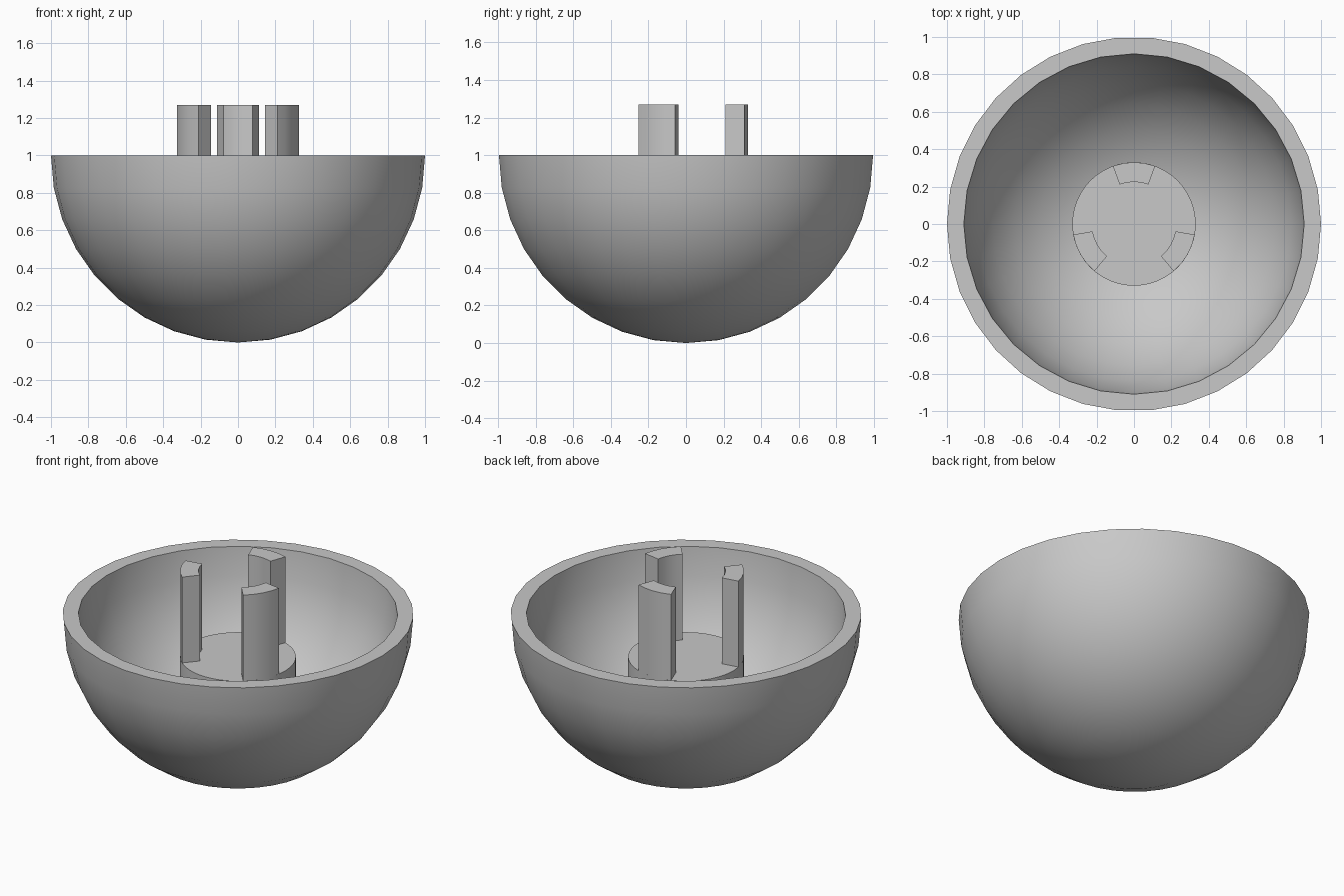
import bpy
import bmesh
from math import sin, cos, pi, radians

if "Cube" in bpy.data.objects:
    bpy.data.objects.remove(bpy.data.objects["Cube"], do_unlink=True)

# Single grey material
grey = bpy.data.materials.new("plain_grey")
grey.use_nodes = True
GREY = (0.58, 0.58, 0.58, 1)
grey.diffuse_color = GREY
grey.node_tree.nodes["Principled BSDF"].inputs["Base Color"].default_value = GREY


def finish(bm, name):
    bmesh.ops.recalc_face_normals(bm, faces=bm.faces)
    mesh = bpy.data.meshes.new(name)
    bm.to_mesh(mesh)
    bm.free()
    mesh.materials.append(grey)
    obj = bpy.data.objects.new(name, mesh)
    bpy.context.collection.objects.link(obj)
    return obj


def activate(obj):
    bpy.ops.object.select_all(action='DESELECT')
    obj.select_set(True)
    bpy.context.view_layer.objects.active = obj


def smooth(obj):
    activate(obj)
    bpy.ops.object.shade_smooth_by_angle(angle=radians(30))


def lathe(name, profile, sides):
    """Closed solid from (radius, height) rings; zero radius makes a pole."""
    bm = bmesh.new()
    rings = []
    for r, z in profile:
        count = sides if r > 1e-6 else 1
        rings.append([bm.verts.new((r * cos(2 * pi * i / sides), r * sin(2 * pi * i / sides), z))
                      for i in range(count)])
    for a, b in zip(rings, rings[1:]):
        for i in range(sides):
            j = (i + 1) % sides
            if len(a) == 1:
                bm.faces.new((a[0], b[j], b[i]))
            else:
                bm.faces.new((a[i], a[j], b[j], b[i]))
    for ring in (rings[0], rings[-1]):
        if len(ring) > 1:
            bm.faces.new(ring)
    return finish(bm, name)


def half_round(radius, steps):
    """Quarter arc from the bottom pole up to the rim at height 1."""
    return [(radius * sin(pi / 2 * i / steps), 1 - radius * cos(pi / 2 * i / steps))
            for i in range(steps + 1)]


# Hollow bowl with a flat rim
bowl = lathe("bowl", half_round(1.0, 9), 34)
hollow = lathe("bowl_cutter", half_round(0.91, 8) + [(0.91, 1.2)], 32)
hollow.hide_render = True
cut = bowl.modifiers.new("hollow", 'BOOLEAN')
cut.operation = 'DIFFERENCE'
cut.solver = 'EXACT'
cut.object = hollow
activate(bowl)
bpy.ops.object.modifier_apply(modifier=cut.name)
bpy.data.objects.remove(hollow, do_unlink=True)
smooth(bowl)

# Round pedestal rising from the bowl floor
pedestal = lathe("pedestal", [(0.33, 0.08), (0.33, 0.73)], 48)
smooth(pedestal)


# Three curved prongs standing on the pedestal edge
def prong(name, centre, inner=0.225, outer=0.33, half=20, steps=4):
    bm = bmesh.new()
    angles = [radians(centre - half + 2 * half * i / steps) for i in range(steps + 1)]
    outline = [(outer, a) for a in angles] + [(inner, a) for a in reversed(angles)]
    base = bm.faces.new([bm.verts.new((r * cos(a), r * sin(a), 0.72)) for r, a in outline])
    top = bmesh.ops.extrude_face_region(bm, geom=[base], use_keep_orig=True)["geom"]
    bmesh.ops.translate(bm, vec=(0, 0, 0.55),
                        verts=[v for v in top if isinstance(v, bmesh.types.BMVert)])
    smooth(finish(bm, name))


for name, centre in (("back_prong", 90), ("right_prong", 210), ("left_prong", 330)):
    prong(name, centre)
